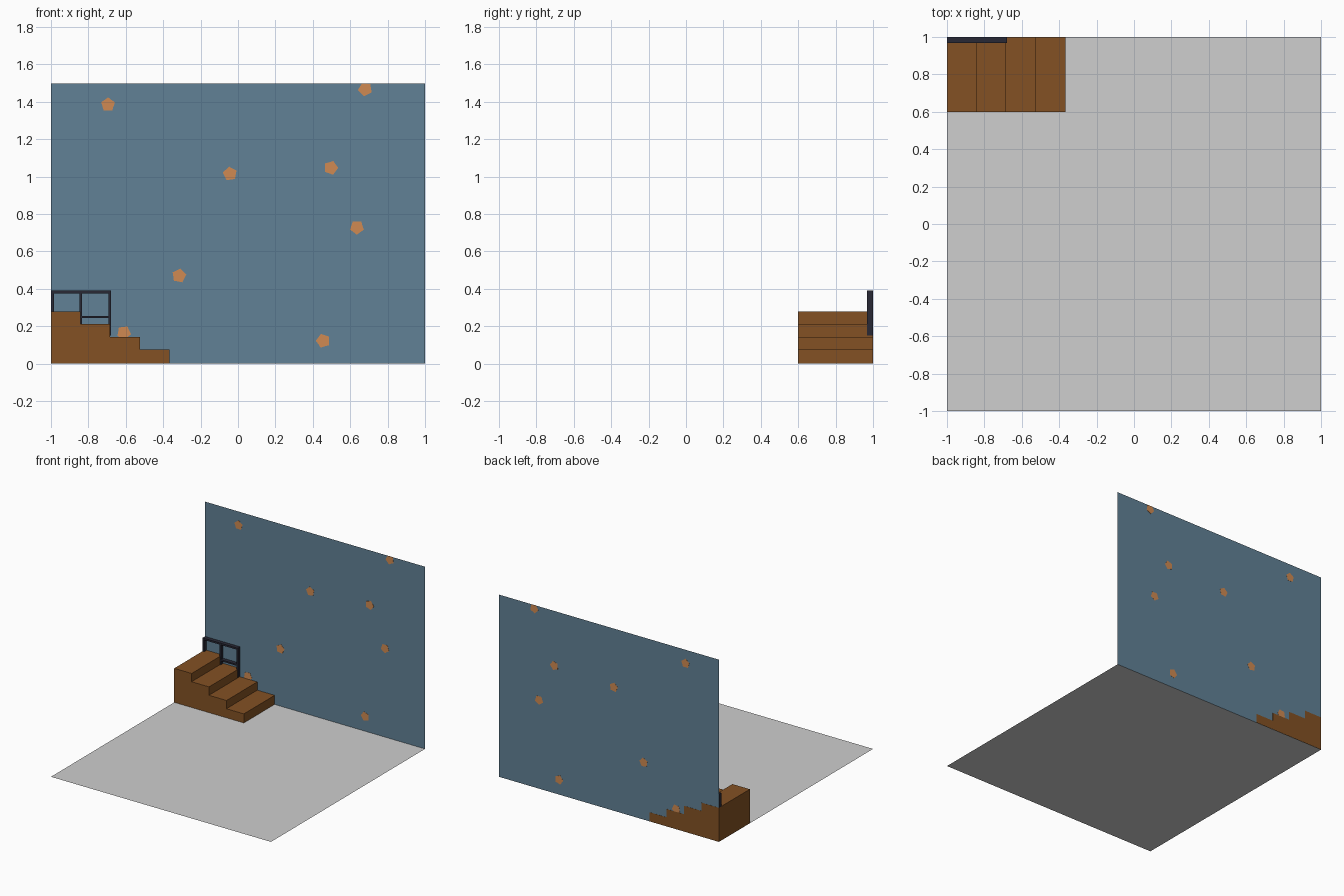
import bpy, math

if "Cube" in bpy.data.objects:
    bpy.data.objects.remove(bpy.data.objects["Cube"])


def mat(name, r, g, b):
    m = bpy.data.materials.new(name)
    m.diffuse_color = (r, g, b, 1)
    m.use_nodes = True
    m.node_tree.nodes["Principled BSDF"].inputs["Base Color"].default_value = m.diffuse_color
    return m


GREY = mat("floor grey", 0.62, 0.62, 0.62)
BLUE = mat("wall blue", 0.120, 0.220, 0.305)
ORANGE = mat("spot orange", 0.63, 0.255, 0.085)
WOOD = mat("wood brown", 0.228, 0.083, 0.017)
DARK = mat("rail dark", 0.022, 0.022, 0.036)


def mesh_obj(name, verts, faces, material):
    me = bpy.data.meshes.new(name)
    me.from_pydata(verts, [], faces)
    me.materials.append(material)
    ob = bpy.data.objects.new(name, me)
    bpy.context.collection.objects.link(ob)
    return ob


def extrude_xz(name, profile, y0, y1, material):
    """Solid from a counter-clockwise xz outline, seen from the front."""
    n = len(profile)
    verts = [(x, y0, z) for x, z in profile] + [(x, y1, z) for x, z in profile]
    faces = [list(range(n)), list(range(2 * n - 1, n - 1, -1))]
    faces += [(i, i + n, (i + 1) % n + n, (i + 1) % n) for i in range(n)]
    return mesh_obj(name, verts, faces, material)


def box(name, x0, x1, y0, y1, z0, z1, material):
    return extrude_xz(name, [(x0, z0), (x1, z0), (x1, z1), (x0, z1)], y0, y1, material)


# floor and back wall: single sheets
mesh_obj("floor", [(-1, -1, 0), (1, -1, 0), (1, 1, 0), (-1, 1, 0)], [(0, 1, 2, 3)], GREY)
WALL_TOP = 1.497
mesh_obj("back_wall", [(-1, 1, 0), (1, 1, 0), (1, 1, WALL_TOP), (-1, 1, WALL_TOP)],
         [(0, 1, 2, 3)], BLUE)

# painted wall spots: five-lobed thin plates showing on both sides
spots = [(-0.695, 1.385), (0.68, 1.468), (0.497, 1.047), (-0.043, 1.015),
         (0.636, 0.728), (-0.315, 0.47), (0.455, 0.122), (-0.61, 0.165)]
for k, (cx, cz) in enumerate(spots):
    pts = []
    for i in range(10):
        a = math.pi * i / 5 + 0.3 + k * 0.47
        r = 0.039 if i % 2 == 0 else 0.031
        pts.append((cx + r * math.cos(a), min(cz + r * math.sin(a), WALL_TOP)))
    extrude_xz("wall_spot_%d" % (k + 1), pts, 0.9985, 1.0007, ORANGE)

# staircase: one stepped outline in the back left corner
edges = [-0.367, -0.525, -0.684, -0.842]
heights = [0.075, 0.143, 0.212, 0.28]
outline = [(-1, 0.0005), (edges[0], 0.0005)]
for i, h in enumerate(heights):
    outline.append((edges[i], h))
    outline.append((edges[i + 1] if i < 3 else -1, h))
extrude_xz("stairs", outline, 0.6, 1.001, WOOD)

# handrail against the wall: top bar, lower bar and posts
Y0, Y1 = 0.968, 0.9995
box("top_rail", -1, -0.68, Y0, Y1, 0.376, 0.39, DARK)
box("lower_rail", -0.842, -0.685, Y0, Y1, 0.243, 0.255, DARK)
for i, (x0, x1, z0) in enumerate([(-1, -0.985, 0.27), (-0.848, -0.834, 0.205),
                                  (-0.693, -0.68, 0.15)]):
    box("rail_post_%d" % (i + 1), x0, x1, Y0, Y1, z0, 0.38, DARK)
